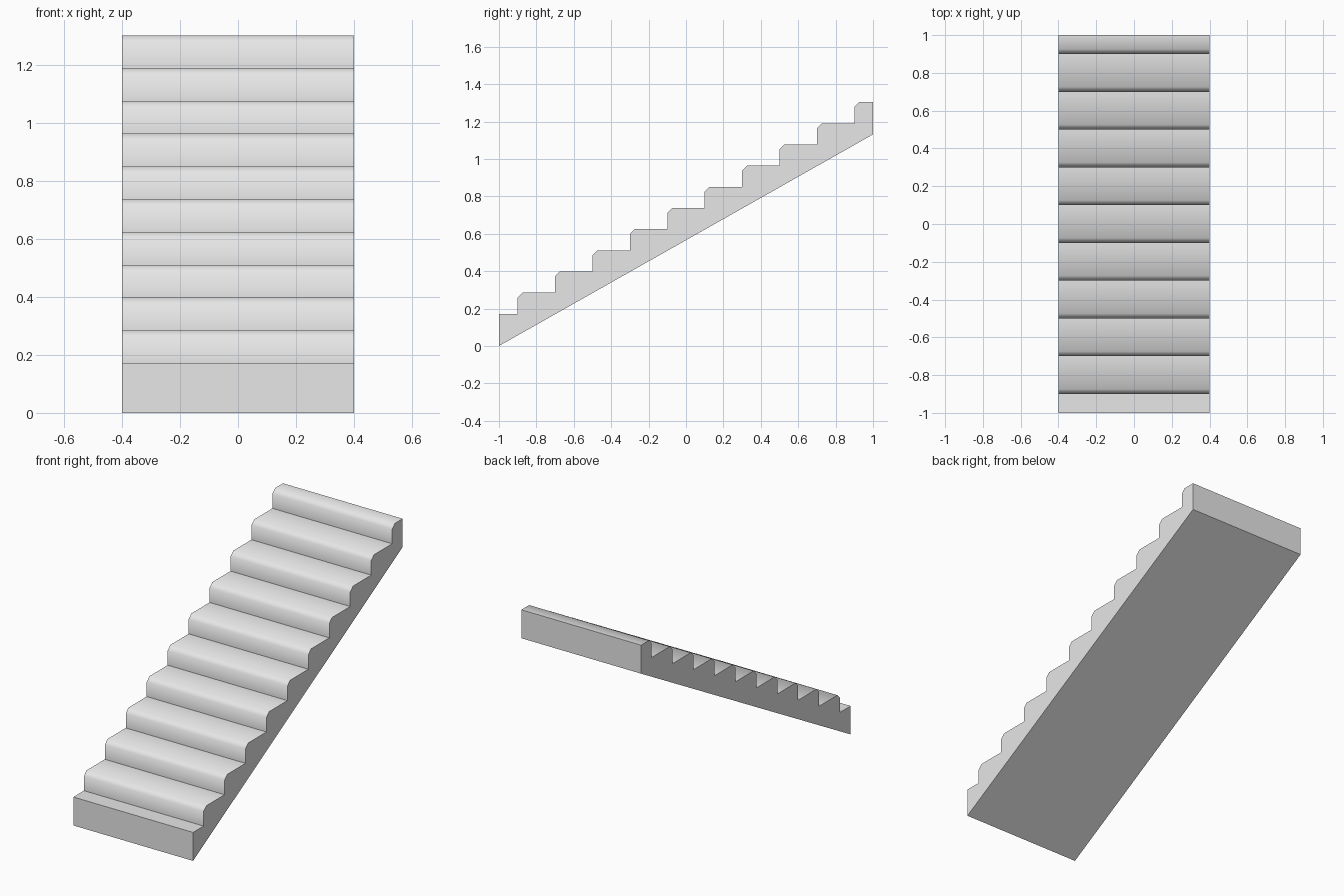
import bpy
import bmesh
from math import radians

cube = bpy.data.objects.get("Cube")
if cube:
    bpy.data.objects.remove(cube, do_unlink=True)

STEPS = 10
HALF_WIDTH = 0.4
RUN, RISE = 0.2, 0.1131
BASE = 0.172
NOSE = 0.026      # chamfer on each step edge

# Side profile as (y, z): short first step, then chamfered steps
profile = [(-1, 0), (-1, BASE)]
for i in range(STEPS):
    y = -0.9 + RUN * i
    z = BASE + RISE * i
    profile += [(y, z), (y, z + RISE - NOSE), (y + NOSE, z + RISE)]
profile += [(1, BASE + RISE * STEPS), (1, RISE * STEPS)]

# Extrude the profile across the width
bm = bmesh.new()
side = bm.faces.new([bm.verts.new((-HALF_WIDTH, y, z)) for y, z in profile])
extruded = bmesh.ops.extrude_face_region(bm, geom=[side])
moved = [v for v in extruded["geom"] if isinstance(v, bmesh.types.BMVert)]
bmesh.ops.translate(bm, verts=moved, vec=(2 * HALF_WIDTH, 0, 0))
bmesh.ops.recalc_face_normals(bm, faces=bm.faces)

mesh = bpy.data.meshes.new("staircase")
bm.to_mesh(mesh)
bm.free()
stairs = bpy.data.objects.new("staircase", mesh)
bpy.context.collection.objects.link(stairs)

# Plain grey colour
grey = bpy.data.materials.new("light_grey")
grey.use_nodes = True
colour = (0.8, 0.8, 0.8, 1)
grey.diffuse_color = colour
grey.node_tree.nodes["Principled BSDF"].inputs["Base Color"].default_value = colour
mesh.materials.append(grey)

# Soft step noses, sharp inner corners
bpy.ops.object.select_all(action="DESELECT")
stairs.select_set(True)
bpy.context.view_layer.objects.active = stairs
bpy.ops.object.shade_smooth_by_angle(angle=radians(50))
